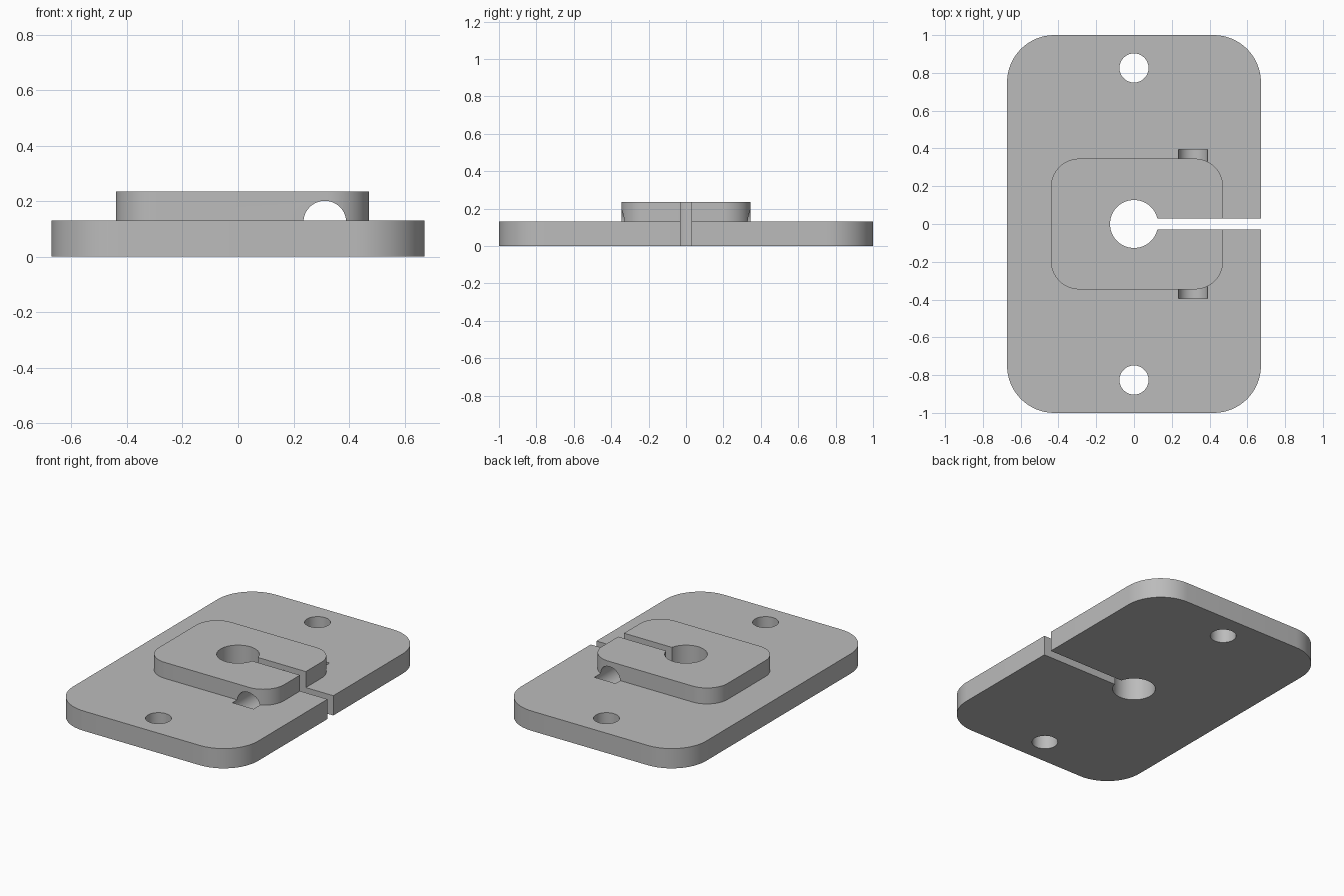
import bpy, bmesh
from math import sin, cos, pi, radians
from mathutils import Matrix

if "Cube" in bpy.data.objects:
    bpy.data.objects.remove(bpy.data.objects["Cube"], do_unlink=True)

BASE_TOP, BOSS_TOP = 0.13, 0.235
BORE_R, SCREW_R, SLOT_HALF = 0.127, 0.077, 0.03

grey = bpy.data.materials.new("plain grey")
grey.use_nodes = True
colour = (0.5, 0.5, 0.5, 1)
grey.diffuse_color = colour
grey.node_tree.nodes["Principled BSDF"].inputs["Base Color"].default_value = colour


def make_object(name, bm):
    bmesh.ops.recalc_face_normals(bm, faces=bm.faces)
    mesh = bpy.data.meshes.new(name)
    bm.to_mesh(mesh)
    bm.free()
    mesh.materials.append(grey)
    obj = bpy.data.objects.new(name, mesh)
    bpy.context.collection.objects.link(obj)
    return obj


def rounded_slab(name, x0, x1, half_y, radius, z0, z1, steps=16):
    """Rounded rectangle extruded upward."""
    corners = [(x1 - radius, half_y - radius), (x0 + radius, half_y - radius),
               (x0 + radius, radius - half_y), (x1 - radius, radius - half_y)]
    bm = bmesh.new()
    verts = []
    for quarter, (cx, cy) in enumerate(corners):
        for i in range(steps + 1):
            a = (quarter + i / steps) * pi / 2
            verts.append(bm.verts.new((cx + radius * cos(a), cy + radius * sin(a), z0)))
    face = bm.faces.new(verts)
    top = bmesh.ops.extrude_face_region(bm, geom=[face])["geom"]
    bmesh.ops.translate(bm, vec=(0, 0, z1 - z0),
                        verts=[v for v in top if isinstance(v, bmesh.types.BMVert)])
    return make_object(name, bm)


def cylinder(name, centre, radius, depth, along_y=False):
    bm = bmesh.new()
    turn = Matrix.Rotation(pi / 2 if along_y else 0, 4, "X")
    bmesh.ops.create_cone(bm, cap_ends=True, segments=64, radius1=radius,
                          radius2=radius, depth=depth,
                          matrix=Matrix.Translation(centre) @ turn)
    return make_object(name, bm)


def box(name, x0, x1, half_y, z0, z1):
    bm = bmesh.new()
    bmesh.ops.create_cube(bm, size=1, matrix=Matrix.Translation(((x0 + x1) / 2, 0, (z0 + z1) / 2))
                          @ Matrix.Diagonal((x1 - x0, 2 * half_y, z1 - z0, 1)))
    return make_object(name, bm)


def combine(target, tool, operation):
    """Apply a boolean and discard the tool."""
    mod = target.modifiers.new(tool.name, "BOOLEAN")
    mod.operation, mod.solver, mod.object = operation, "EXACT", tool
    bpy.context.view_layer.objects.active = target
    bpy.ops.object.modifier_apply(modifier=mod.name)
    bpy.data.objects.remove(tool, do_unlink=True)


# Base plate with the raised boss
plate = rounded_slab("clamp_plate", -0.672, 0.672, 1.0, 0.25, 0, BASE_TOP)
boss = rounded_slab("raised_boss", -0.44, 0.472, 0.346, 0.15, BASE_TOP / 2, BOSS_TOP)
combine(plate, boss, "UNION")

# Central bore, clamping slot and mounting holes
combine(plate, cylinder("bore_cutter", (0, 0, 0.1), BORE_R, 1), "DIFFERENCE")
combine(plate, box("slot_cutter", 0.05, 1, SLOT_HALF, -0.5, 0.5), "DIFFERENCE")
for side in (-1, 1):
    hole = cylinder("mounting_hole_cutter", (0, side * 0.826, 0), SCREW_R, 1)
    combine(plate, hole, "DIFFERENCE")

# Cross screw channel through the boss, sunk into the plate
channel = cylinder("screw_channel_cutter", (0.313, 0, 0.124), SCREW_R, 0.79, along_y=True)
combine(plate, channel, "DIFFERENCE")

# Smooth curved walls, crisp edges
bpy.ops.object.select_all(action="DESELECT")
plate.select_set(True)
bpy.context.view_layer.objects.active = plate
bpy.ops.object.shade_smooth_by_angle(angle=radians(30))
